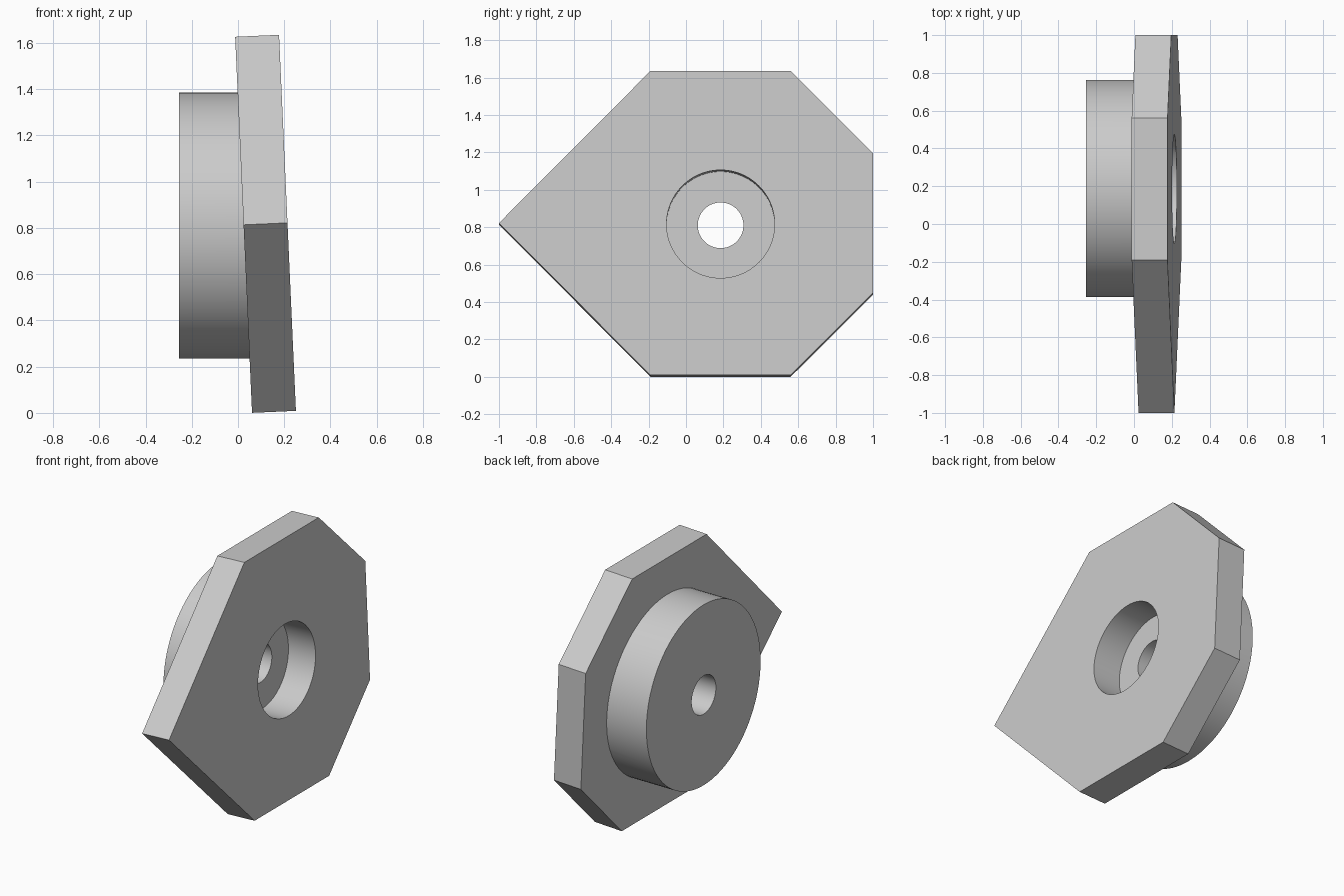
import bpy, bmesh, math
from mathutils import Matrix

cube = bpy.data.objects.get("Cube")
if cube:
    bpy.data.objects.remove(cube, do_unlink=True)

grey = bpy.data.materials.new("light_grey")
grey.use_nodes = True
colour = (0.6, 0.6, 0.6, 1)
grey.diffuse_color = colour
grey.node_tree.nodes["Principled BSDF"].inputs["Base Color"].default_value = colour

THICK = 0.19
# Plate frame: origin on the outer face, leaning slightly about y
TILT = Matrix.Translation((0.214, 0, 0.822)) @ Matrix.Rotation(math.radians(-2.57), 4, 'Y')


def prism(name, outline, x0, x1, matrix=Matrix()):
    """Extrude a (y, z) outline along x from x0 to x1."""
    bm = bmesh.new()
    face = bm.faces.new([bm.verts.new((x0, y, z)) for y, z in outline])
    out = bmesh.ops.extrude_face_region(bm, geom=[face])
    moved = [v for v in out["geom"] if isinstance(v, bmesh.types.BMVert)]
    bmesh.ops.translate(bm, verts=moved, vec=(x1 - x0, 0, 0))
    bmesh.ops.recalc_face_normals(bm, faces=bm.faces[:])
    bm.transform(matrix)
    mesh = bpy.data.meshes.new(name)
    bm.to_mesh(mesh)
    bm.free()
    mesh.materials.append(grey)
    obj = bpy.data.objects.new(name, mesh)
    bpy.context.scene.collection.objects.link(obj)
    return obj


def circle(y, z, r, n=96):
    return [(y + r * math.cos(math.tau * i / n), z + r * math.sin(math.tau * i / n))
            for i in range(n)]


def combine(target, tool, operation):
    """Apply a boolean and discard the tool object."""
    tool.hide_render = True
    bpy.context.view_layer.objects.active = target
    mod = target.modifiers.new(operation, 'BOOLEAN')
    mod.operation = operation
    mod.solver = 'EXACT'
    mod.object = tool
    bpy.ops.object.modifier_apply(modifier=mod.name)
    bpy.data.objects.remove(tool, do_unlink=True)


# Seven-sided leaning plate
upper = [(1, 0.374), (0.56, 0.814), (-0.19, 0.814)]
outline = upper + [(-1, 0)] + [(y, -z) for y, z in reversed(upper)]
plate = prism("flanged_plate", outline, -THICK, 0, TILT)

# Upright round hub on the back of the plate
combine(plate, prism("hub", circle(0.188, 0.81, 0.575), -0.255, 0.1), 'UNION')

# Wide counterbore square to the plate, then a narrow straight through hole
combine(plate, prism("counterbore_cutter", circle(0.185, -0.005, 0.289),
                     -THICK - 0.001, 0.1, TILT), 'DIFFERENCE')
combine(plate, prism("through_hole_cutter", circle(0.185, 0.81, 0.122), -0.5, 0.5), 'DIFFERENCE')

# Smooth round walls, crisp edges
bpy.ops.object.select_all(action='DESELECT')
plate.select_set(True)
bpy.context.view_layer.objects.active = plate
bpy.ops.object.shade_smooth_by_angle(angle=math.radians(30))
